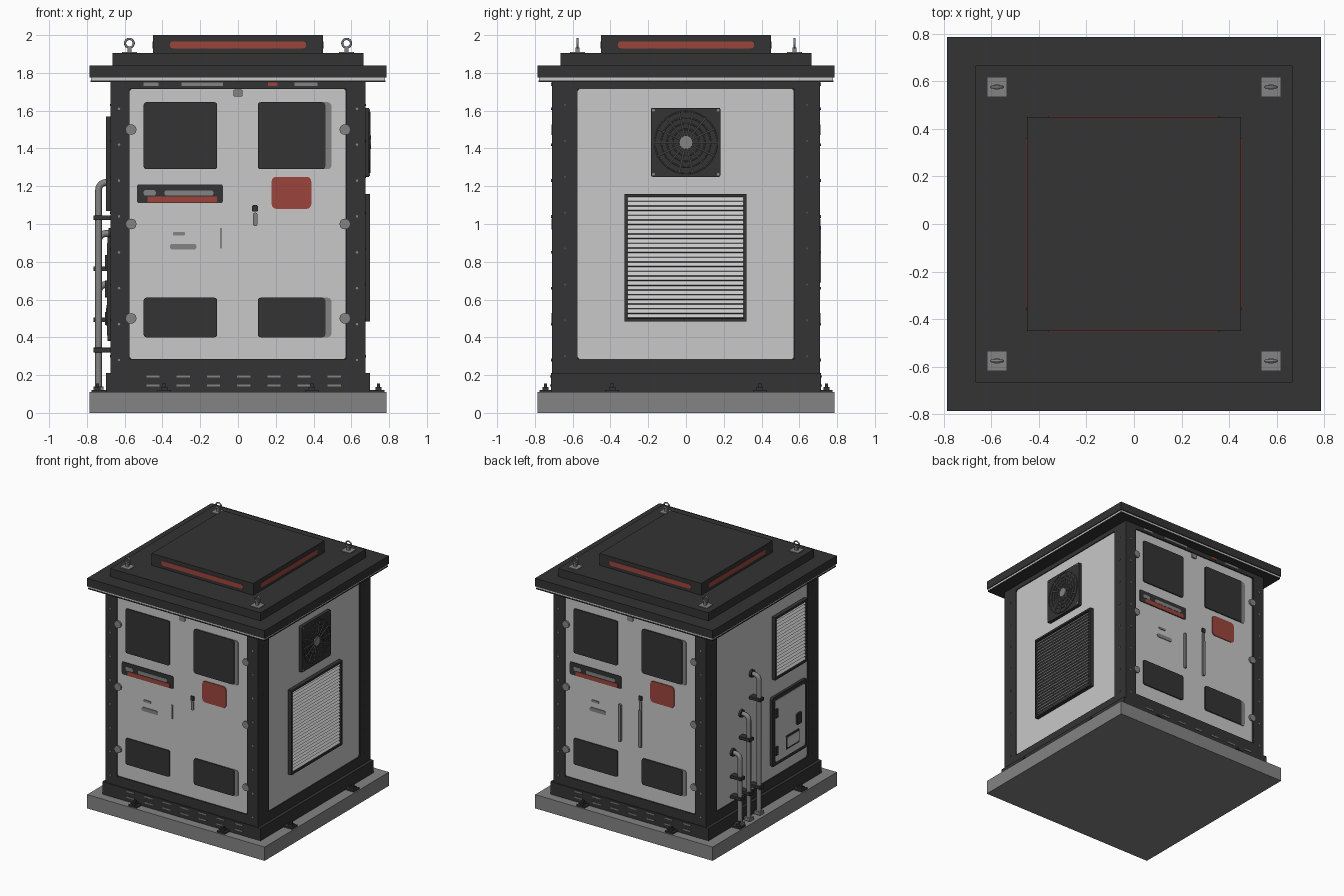
import bpy
import bmesh
import math
from mathutils import Matrix, Vector

cube = bpy.data.objects.get("Cube")
if cube:
    bpy.data.objects.remove(cube, do_unlink=True)


def material(name, r, g, b):
    m = bpy.data.materials.new(name)
    m.use_nodes = True
    m.diffuse_color = (r, g, b, 1)
    m.node_tree.nodes["Principled BSDF"].inputs["Base Color"].default_value = (r, g, b, 1)
    return m


WHITE = material("pale_panel", 0.58, 0.58, 0.58)
DARK = material("charcoal_steel", 0.033, 0.033, 0.033)
GREY = material("concrete_grey", 0.23, 0.23, 0.23)
MESH = material("dull_steel", 0.08, 0.08, 0.08)
RED = material("signal_red", 0.33, 0.06, 0.045)

# Each face of the cabinet is worked flat: u across, z up, d outward
FRONT, RIGHT, BACK, LEFT = (Matrix.Rotation(math.radians(a), 4, "Z") for a in (0, 90, 180, 270))


def finish(name, bm, mat, face=FRONT, smooth=False):
    bm.transform(face)
    me = bpy.data.meshes.new(name)
    bm.to_mesh(me)
    bm.free()
    me.materials.append(mat)
    ob = bpy.data.objects.new(name, me)
    bpy.context.collection.objects.link(ob)
    if smooth:
        bpy.ops.object.select_all(action="DESELECT")
        ob.select_set(True)
        bpy.context.view_layer.objects.active = ob
        bpy.ops.object.shade_smooth_by_angle()
    return ob


def plate(name, mat, face, u, z, d, corner=0, tilt=0):
    """Box spanning u, z and d ranges, with optional rounded corners or tilt."""
    bm = bmesh.new()
    bmesh.ops.create_cube(bm, size=1)
    size = Vector((u[1] - u[0], d[1] - d[0], z[1] - z[0]))
    centre = Vector((sum(u) / 2, -sum(d) / 2, sum(z) / 2))
    bmesh.ops.scale(bm, vec=size, verts=bm.verts)
    if corner:
        edges = [e for e in bm.edges if abs((e.verts[0].co - e.verts[1].co).y) > 1e-5]
        bmesh.ops.bevel(bm, geom=edges, offset=corner, segments=3, profile=0.5, affect="EDGES")
    bm.transform(Matrix.Translation(centre) @ Matrix.Rotation(tilt, 4, "X"))
    return finish(name, bm, mat, face)


def block(name, mat, x, y, z):
    return plate(name, mat, FRONT, (-x, x), z, (-y, y))


def disc(name, mat, face, u, z, d, r, sides=12, r2=None):
    """Cylinder or cone pointing out of a face."""
    bm = bmesh.new()
    bmesh.ops.create_cone(bm, cap_ends=True, segments=sides, radius1=r,
                          radius2=r if r2 is None else r2, depth=d[1] - d[0])
    bm.transform(Matrix.Translation((u, -sum(d) / 2, z)) @ Matrix.Rotation(math.pi / 2, 4, "X"))
    return finish(name, bm, mat, face, True)


def tube(name, mat, points, r, cyclic=False):
    cu = bpy.data.curves.new(name, "CURVE")
    cu.dimensions = "3D"
    cu.bevel_depth = r
    cu.bevel_resolution = 2
    cu.use_fill_caps = True
    sp = cu.splines.new("POLY")
    sp.points.add(len(points) - 1)
    sp.use_cyclic_u = cyclic
    for p, co in zip(sp.points, points):
        p.co = (*co, 1)
    cu.materials.append(mat)
    ob = bpy.data.objects.new(name, cu)
    bpy.context.collection.objects.link(ob)
    return ob


def circle(cx, cz, r, n=24):
    return [(cx + r * math.cos(i * math.tau / n), cz + r * math.sin(i * math.tau / n)) for i in range(n)]


# Base, cabinet core and corner posts
block("base_slab", GREY, 0.785, 0.785, (0, 0.11))
block("skirt", DARK, 0.70, 0.715, (0.11, 0.21))
block("cabinet_core", DARK, 0.655, 0.69, (0.2, 1.76))
for sx in (-1, 1):
    for sy in (-1, 1):
        ux, uy = sorted((sx * 0.575, sx * 0.675)), sorted((sy * 0.575, sy * 0.71))
        plate("corner_post", DARK, FRONT, ux, (0.21, 1.76), uy)
for face, d in ((FRONT, 0.71), (BACK, 0.71), (RIGHT, 0.675), (LEFT, 0.675)):
    plate("sill", DARK, face, (-0.58, 0.58), (0.21, 0.285), (0.6, d))
    plate("header", DARK, face, (-0.58, 0.58), (1.715, 1.76), (0.6, d))

# Roof tiers with a pale trim line
block("roof_lip", DARK, 0.78, 0.78, (1.752, 1.761))
block("roof_trim", WHITE, 0.778, 0.778, (1.761, 1.775))
block("roof_slab", DARK, 0.785, 0.785, (1.775, 1.84))
block("roof_step", DARK, 0.665, 0.665, (1.84, 1.905))
block("roof_cap", DARK, 0.45, 0.45, (1.905, 2.0))
for face in (FRONT, RIGHT, BACK, LEFT):
    plate("cap_light", RED, face, (-0.36, 0.36), (1.93, 1.967), (0.448, 0.453), 0.015)

# Lifting eyes
for sx in (-0.575, 0.575):
    for sy in (-0.575, 0.575):
        plate("eye_pad", GREY, FRONT, (sx - 0.04, sx + 0.04), (1.905, 1.911), (sy - 0.04, sy + 0.04))
        plate("eye_shank", GREY, FRONT, (sx - 0.01, sx + 0.01), (1.911, 1.935), (sy - 0.01, sy + 0.01))
        tube("lifting_eye", GREY, [(x, -sy, z) for x, z in circle(sx, 1.957, 0.023)], 0.006, True)

# Door faces, the same front and back
for face in (FRONT, BACK):
    plate("door_panel", WHITE, face, (-0.575, 0.572), (0.285, 1.715), (0.68, 0.70), 0.015)
    for z in ((1.29, 1.645), (0.40, 0.61)):
        plate("left_window", DARK, face, (-0.50, -0.11), z, (0.69, 0.709), 0.015)
        plate("right_window_surround", GREY, face, (0.13, 0.495), z, (0.69, 0.705), 0.02)
        plate("right_window", DARK, face, (0.105, 0.462), z, (0.69, 0.709), 0.015)
    plate("sign_plate", DARK, face, (-0.535, -0.08), (1.11, 1.21), (0.69, 0.705), 0.012)
    plate("sign_stripe", RED, face, (-0.48, -0.11), (1.112, 1.146), (0.69, 0.708))
    plate("sign_short_bar", GREY, face, (-0.5, -0.435), (1.15, 1.18), (0.69, 0.707), 0.012)
    plate("sign_long_bar", GREY, face, (-0.39, -0.13), (1.15, 1.178), (0.69, 0.707), 0.012)
    plate("red_marker", RED, face, (0.178, 0.388), (1.08, 1.25), (0.69, 0.706), 0.025)
    plate("upper_tag", GREY, face, (-0.345, -0.28), (0.94, 0.957), (0.69, 0.705), 0.006)
    plate("lower_tag", GREY, face, (-0.36, -0.22), (0.865, 0.895), (0.69, 0.705), 0.012)
    plate("door_latch", GREY, face, (0.08, 0.102), (0.99, 1.06), (0.69, 0.71), 0.008)
    plate("latch_cap", DARK, face, (0.075, 0.105), (1.065, 1.1), (0.69, 0.71), 0.006)
    for side in (-1, 1):
        for z in (0.5, 1.0, 1.5):
            disc("hinge", GREY, face, side * 0.565, z, (0.69, 0.713), 0.028)
        for i in range(8):
            disc("post_rivet", GREY, face, side * 0.63, 0.28 + i * 0.19, (0.70, 0.714), 0.007, 8)
    # Header fittings and skirt vents
    for u0, u1, mat in ((-0.5, -0.42, GREY), (-0.3, -0.08, GREY), (0.16, 0.21, RED), (0.3, 0.42, GREY)):
        plate("header_fitting", mat, face, (u0, u1), (1.73, 1.748), (0.70, 0.714))
    plate("centre_catch", GREY, face, (-0.025, 0.025), (1.675, 1.712), (0.69, 0.708), 0.01)
    for i in range(7):
        u = -0.45 + i * 0.16
        for z in (0.14, 0.187):
            plate("skirt_vent", GREY, face, (u - 0.035, u + 0.035), (z, z + 0.01), (0.71, 0.719))
plate("front_pull_bar", GREY, FRONT, (-0.096, -0.086), (0.87, 0.98), (0.69, 0.707))
for u in (-0.09, 0.09):
    plate("back_pull_bar", GREY, BACK, (u - 0.012, u + 0.012), (0.69, 0.99), (0.69, 0.715), 0.008)

# Side panels
for face in (RIGHT, LEFT):
    plate("side_panel", WHITE, face, (-0.575, 0.572), (0.285, 1.715), (0.64, 0.668), 0.015)
    for side in (-1, 1):
        for i in range(8):
            disc("side_rivet", MESH, face, side * 0.64, 0.3 + i * 0.19, (0.66, 0.678), 0.006, 8)


def louvre(face, u, z, count):
    """Dark frame around tilted pale slats."""
    t = 0.016
    plate("vent_back", DARK, face, u, z, (0.66, 0.672))
    for a, b in ((u[0], u[0] + t), (u[1] - t, u[1])):
        plate("vent_jamb", DARK, face, (a, b), z, (0.66, 0.70))
    for a, b in ((z[0], z[0] + t), (z[1] - t, z[1])):
        plate("vent_rail", DARK, face, u, (a, b), (0.66, 0.70))
    step = (z[1] - z[0] - 2 * t) / count
    for i in range(count):
        c = z[0] + t + (i + 0.5) * step
        plate("vent_slat", WHITE, face, (u[0] + t, u[1] - t), (c - step * 0.5, c + step * 0.5),
              (0.682, 0.686), 0, math.radians(-35))


louvre(RIGHT, (-0.325, 0.32), (0.485, 1.16), 26)
louvre(LEFT, (0.13, 0.54), (1.07, 1.57), 18)

# Fan with wire guard
plate("fan_frame", DARK, RIGHT, (-0.185, 0.182), (1.25, 1.615), (0.66, 0.694), 0.008)
disc("fan_hub", GREY, RIGHT, 0, 1.432, (0.69, 0.703), 0.036, 24)
for r in (0.07, 0.1, 0.13, 0.165):
    tube("guard_ring", MESH, [(0.697, y, z) for y, z in circle(0, 1.432, r, 40)], 0.003, True)
for (y, z), (y2, z2) in zip(circle(0, 1.432, 0.03, 14), circle(0, 1.432, 0.165, 14)):
    tube("guard_spoke", GREY, [(0.698, y, z), (0.698, y2, z2)], 0.0028)
for y in (-0.172, 0.17):
    for z in (1.263, 1.602):
        disc("fan_screw", GREY, RIGHT, y, z, (0.69, 0.699), 0.008, 8)

# Service hatch
plate("hatch_frame", DARK, LEFT, (0.11, 0.54), (0.38, 0.93), (0.66, 0.69), 0.012)
plate("hatch_door", WHITE, LEFT, (0.14, 0.51), (0.41, 0.90), (0.68, 0.694), 0.012)
plate("hatch_latch", DARK, LEFT, (0.40, 0.46), (0.61, 0.70), (0.68, 0.705), 0.01)
plate("hatch_label_rim", DARK, LEFT, (0.27, 0.44), (0.46, 0.57), (0.68, 0.697), 0.01)
plate("hatch_label", WHITE, LEFT, (0.285, 0.425), (0.475, 0.555), (0.69, 0.70), 0.006)
for z in (0.5, 0.8):
    plate("hatch_hinge", DARK, LEFT, (0.13, 0.16), (z - 0.035, z + 0.035), (0.68, 0.705))

# Conduits that rise from the slab and turn into the wall
PX, BEND = -0.738, 0.04
for y, top in ((0.37, 0.68), (0.26, 0.95), (0.13, 1.22)):
    arc = [(PX + BEND * (1 - math.cos(a)), y, top - BEND + BEND * math.sin(a))
           for a in (i * math.pi / 12 for i in range(7))]
    tube("conduit", GREY, [(PX, y, 0.11)] + arc + [(-0.66, y, top)], 0.018)
    for z in (0.115, 0.32, top - 0.2):
        plate("conduit_clamp", DARK if z > 0.2 else GREY, LEFT, (-y - 0.026, -y + 0.026),
              (z, z + 0.025), (0.66 if z > 0.2 else 0.712, 0.764), 0.004)
    disc("wall_flange", DARK, LEFT, -y, top, (0.66, 0.685), 0.03, 16)

# Anchor feet around the skirt
for face in (FRONT, RIGHT, BACK, LEFT):
    for u in (-0.39, 0.39):
        plate("anchor_foot", DARK, face, (u - 0.035, u + 0.035), (0.11, 0.122), (0.69, 0.775))
        plate("anchor_bolt", DARK, face, (u - 0.009, u + 0.009), (0.12, 0.155), (0.735, 0.753))
        plate("anchor_nut", DARK, face, (u - 0.017, u + 0.017), (0.12, 0.137), (0.727, 0.761))
